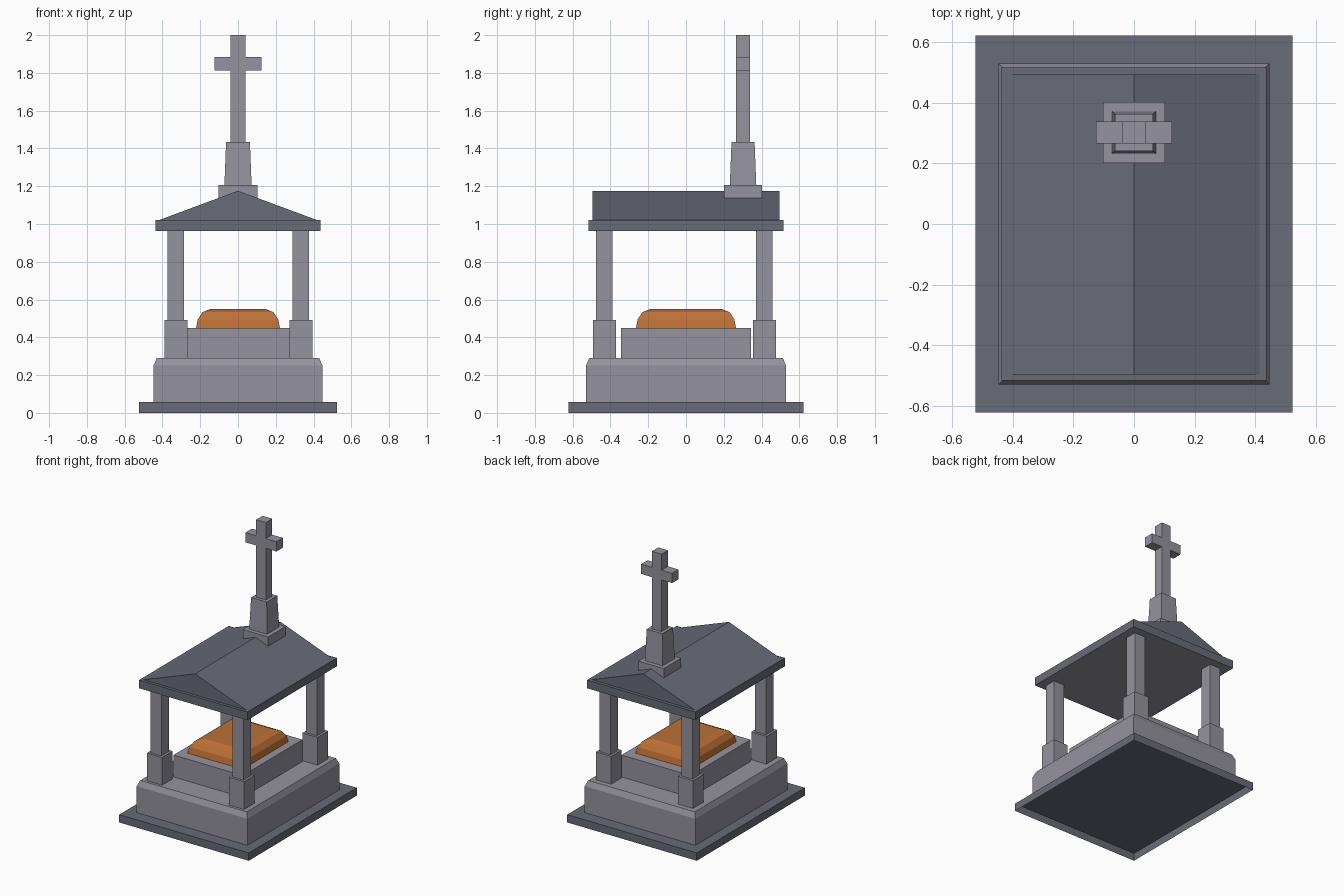
import bpy, bmesh

if "Cube" in bpy.data.objects:
    bpy.data.objects.remove(bpy.data.objects["Cube"])


def material(name, rgb):
    m = bpy.data.materials.new(name)
    m.use_nodes = True
    m.diffuse_color = (*rgb, 1)
    bsdf = next(n for n in m.node_tree.nodes if n.type == "BSDF_PRINCIPLED")
    bsdf.inputs["Base Color"].default_value = (*rgb, 1)
    return m


light_stone = material("light stone", (0.3, 0.292, 0.342))
dark_stone = material("dark stone", (0.138, 0.146, 0.184))
orange = material("orange cover", (0.515, 0.165, 0.036))


def finish(name, bm, mat):
    bmesh.ops.recalc_face_normals(bm, faces=bm.faces[:])
    mesh = bpy.data.meshes.new(name)
    bm.to_mesh(mesh)
    bm.free()
    mesh.materials.append(mat)
    ob = bpy.data.objects.new(name, mesh)
    bpy.context.collection.objects.link(ob)
    return ob


def tiers(name, mat, rings, cx=0, cy=0, bottom=True):
    """Stack rectangular rings (half x, half y, z), optionally open below."""
    bm = bmesh.new()
    corners = ((-1, -1), (1, -1), (1, 1), (-1, 1))
    loops = [[bm.verts.new((cx + sx * hx, cy + sy * hy, z)) for sx, sy in corners]
             for hx, hy, z in rings]
    if bottom:
        bm.faces.new(loops[0])
    bm.faces.new(loops[-1])
    for low, high in zip(loops, loops[1:]):
        for i in range(4):
            j = (i + 1) % 4
            bm.faces.new((low[i], low[j], high[j], high[i]))
    return finish(name, bm, mat)


def block(name, mat, hx, hy, z0, z1, cx=0, cy=0, bottom=True):
    return tiers(name, mat, [(hx, hy, z0), (hx, hy, z1)], cx, cy, bottom)


def extrude_profile(name, mat, points, y0, y1):
    """Extrude an x-z outline along y."""
    bm = bmesh.new()
    face = bm.faces.new([bm.verts.new((x, y0, z)) for x, z in points])
    new = bmesh.ops.extrude_face_region(bm, geom=[face])["geom"]
    moved = [v for v in new if isinstance(v, bmesh.types.BMVert)]
    bmesh.ops.translate(bm, verts=moved, vec=(0, y1 - y0, 0))
    return finish(name, bm, mat)


# Hollow ground slab, plinth with chamfered top, tomb and rounded cover
block("ground_slab", dark_stone, 0.523, 0.623, 0, 0.057, bottom=False)
tiers("plinth", light_stone,
      [(0.447, 0.53, 0.057), (0.447, 0.53, 0.25), (0.43, 0.513, 0.29)],
      bottom=False)
block("tomb", light_stone, 0.28, 0.343, 0.29, 0.45, bottom=False)
tiers("tomb_cover", orange,
      [(0.222, 0.265, 0.45), (0.213, 0.256, 0.495),
       (0.188, 0.231, 0.533), (0.148, 0.19, 0.55)], bottom=False)

# Four posts on square footings, open where they meet the stone
for side, x in (("right", -0.329), ("left", 0.333)):
    for end, y in (("front", -0.432), ("back", 0.415)):
        block(f"{end}_{side}_footing", light_stone, 0.061, 0.061, 0.29, 0.493,
              x, y, bottom=False)
        block(f"{end}_{side}_post", light_stone, 0.044, 0.044, 0.493, 0.963,
              x, y, bottom=False)

# Roof slab with a pale ceiling, and the gable above it
roof = block("roof_slab", dark_stone, 0.437, 0.517, 0.962, 1.022)
roof.data.materials.append(light_stone)
for p in roof.data.polygons:
    p.material_index = 1 if p.normal.z < -0.5 else 0
extrude_profile("gable_roof", dark_stone,
                [(-0.415, 1.022), (0.415, 1.022), (0, 1.176)], -0.496, 0.494)

# Cross with its pedestal near the back of the ridge
block("cross_pedestal", light_stone, 0.102, 0.1, 1.138, 1.206, 0, 0.302)
tiers("cross_socket", light_stone,
      [(0.072, 0.07, 1.206), (0.063, 0.061, 1.435)], 0, 0.302, bottom=False)
half = [(0.039, 1.435), (0.039, 1.812), (0.125, 1.812),
        (0.125, 1.883), (0.039, 1.883), (0.039, 2)]
extrude_profile("cross", light_stone,
                half + [(-x, z) for x, z in reversed(half)], 0.265, 0.339)
